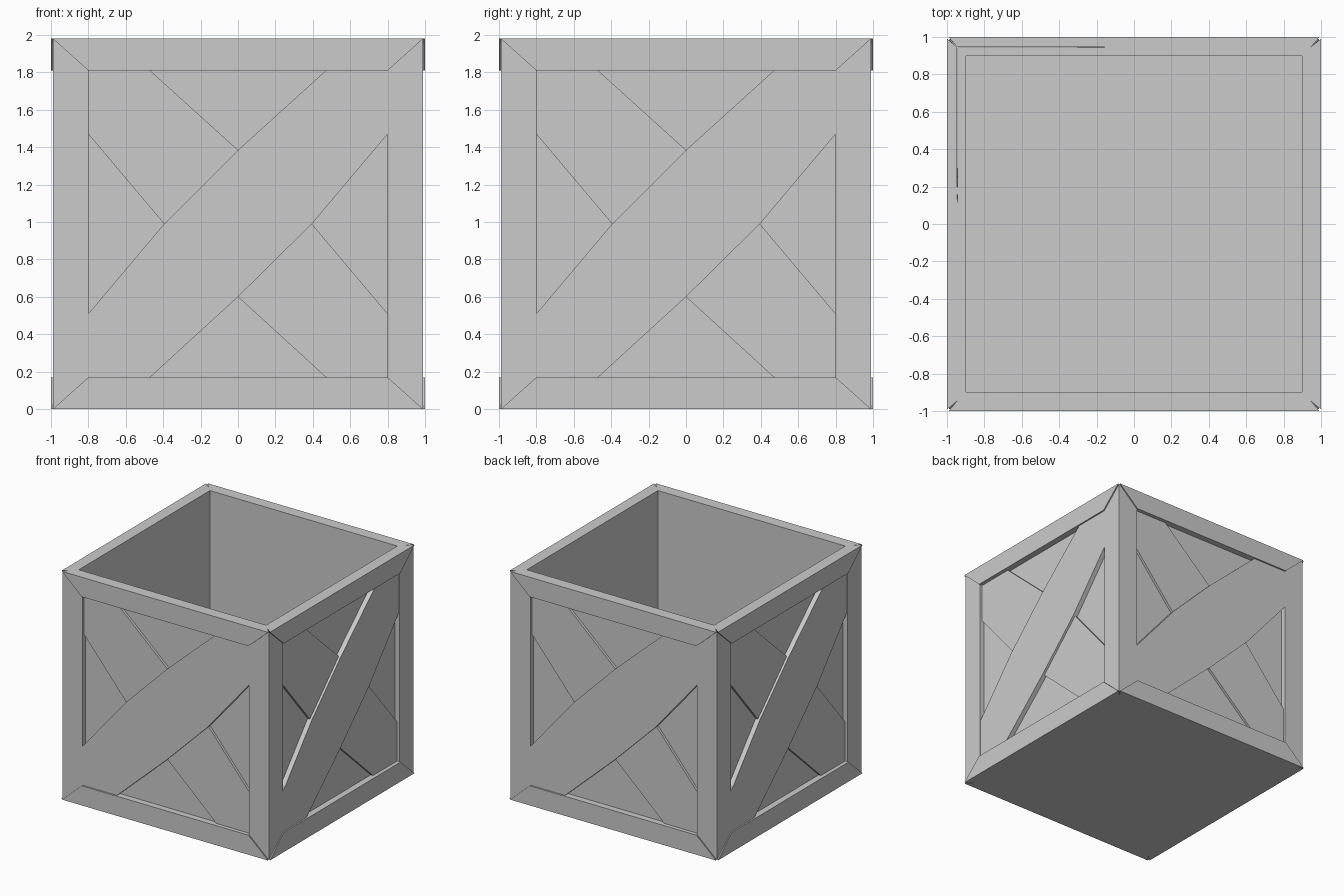
import bpy, bmesh
from math import pi
from mathutils import Matrix, Vector

if "Cube" in bpy.data.objects:
    bpy.data.objects.remove(bpy.data.objects["Cube"])

H, CORE, INNER, FLOOR = 1.98, 0.945, 0.88, 0.10


def finish(name, bm):
    bmesh.ops.recalc_face_normals(bm, faces=bm.faces[:])
    mesh = bpy.data.meshes.new(name)
    bm.to_mesh(mesh)
    bm.free()
    obj = bpy.data.objects.new(name, mesh)
    bpy.context.collection.objects.link(obj)
    return obj


def board(name, outline, depth, side):
    """Prism of an (x, z) outline from the wall out to depth, turned to one side."""
    bm = bmesh.new()
    outer = [bm.verts.new((x, -depth, z)) for x, z in outline]
    # back edge is clamped so neighbouring sides mitre at the corners
    inner = [bm.verts.new((max(-CORE, min(CORE, x)), -CORE, z)) for x, z in outline]
    bm.faces.new(outer)
    bm.faces.new(inner[::-1])
    n = len(outline)
    for i in range(n):
        j = (i + 1) % n
        bm.faces.new((outer[i], inner[i], inner[j], outer[j]))
    bmesh.ops.transform(bm, matrix=Matrix.Rotation(side * pi / 2, 4, 'Z'), verts=bm.verts[:])
    return finish(name, bm)


def flip_x(points):
    return [(-x, z) for x, z in points][::-1]


# Hollow open-topped box
bm = bmesh.new()
bmesh.ops.create_cube(bm, size=1, matrix=Matrix.Translation((0, 0, H / 2))
                      @ Matrix.Diagonal((2 * CORE, 2 * CORE, H, 1)))
top = max(bm.faces, key=lambda f: f.calc_center_median().z)
bmesh.ops.inset_region(bm, faces=[top], thickness=CORE - INNER)
well = bmesh.ops.extrude_discrete_faces(bm, faces=[top])['faces'][0]
bmesh.ops.translate(bm, verts=well.verts[:], vec=Vector((0, 0, FLOOR - H)))
finish("box_body", bm)

# Outlines of the mitred frame and the bent-edged diagonal brace
top_rail = [(-0.8, 1.81), (0.8, 1.81), (0.99, H), (-0.99, H)]
bottom_rail = [(-0.99, 0), (0.99, 0), (0.8, 0.17), (-0.8, 0.17)]
post = [(0.8, 0.17), (0.99, 0), (0.99, H), (0.8, 1.81)]
brace = [(-0.8, 0.17), (-0.47, 0.17), (0, 0.6), (0.395, 0.99), (0.8, 1.47),
         (0.8, 1.81), (0.47, 1.81), (0, 1.385), (-0.395, 0.99), (-0.8, 0.51)]

# Four identical sides
for side, label in enumerate(("front", "right", "back", "left")):
    board(label + "_top_rail", top_rail, 1.0, side)
    board(label + "_bottom_rail", bottom_rail, 1.0, side)
    board(label + "_post_a", post, 0.99, side)
    board(label + "_post_b", flip_x(post), 0.99, side)
    board(label + "_main_brace", brace, 0.987, side)
    board(label + "_cross_brace", flip_x(brace), 0.967, side)
